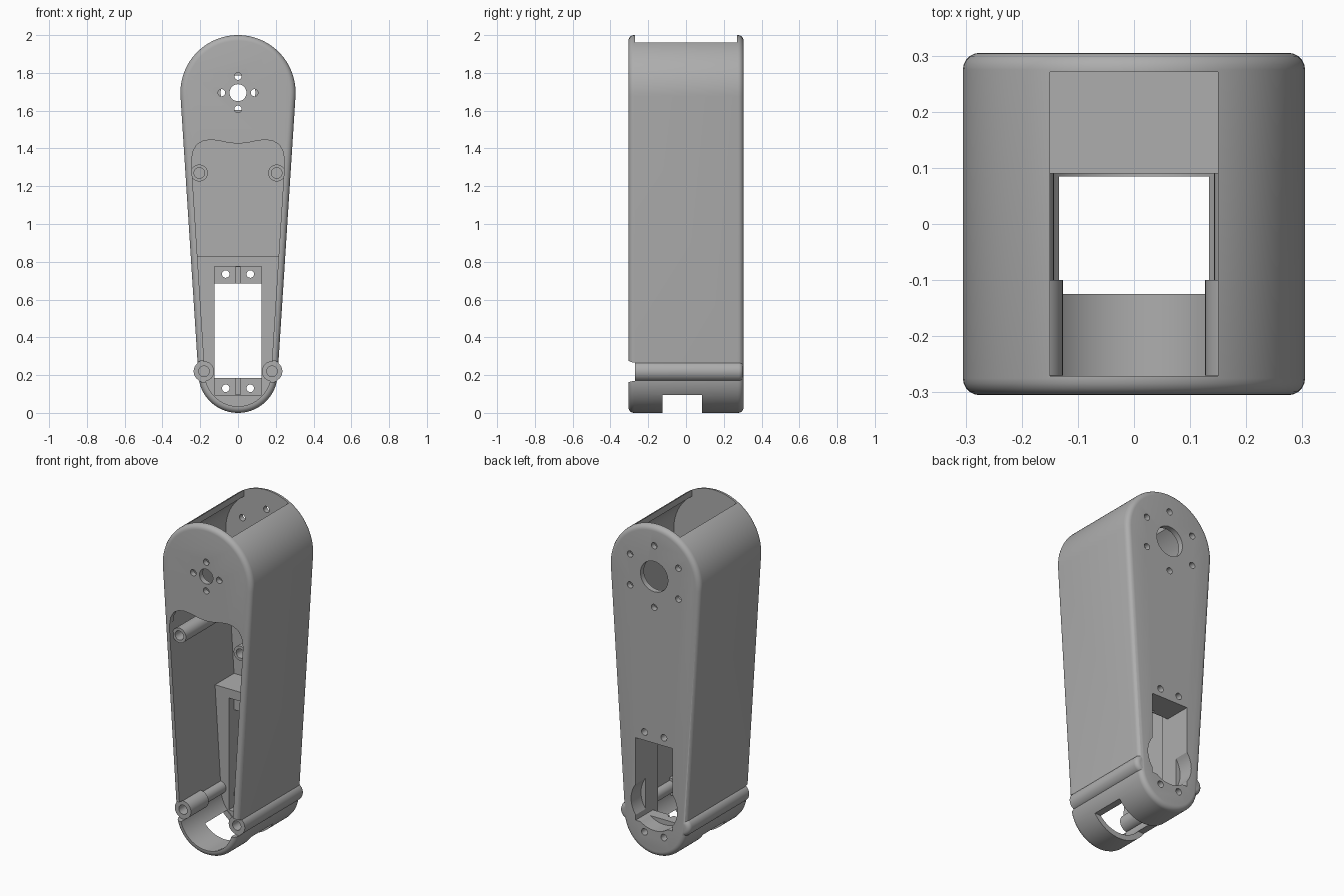
import bpy, bmesh, math

if "Cube" in bpy.data.objects:
    bpy.data.objects.remove(bpy.data.objects["Cube"])

grey = bpy.data.materials.new("plain_grey")
grey.use_nodes = True
colour = (0.42, 0.42, 0.42, 1)
grey.diffuse_color = colour
grey.node_tree.nodes["Principled BSDF"].inputs["Base Color"].default_value = colour

TOP_Z, LOW_Z = 1.695, 0.21
TOP_R, LOW_R, HALF = 0.305, 0.21, 0.305
WALL = 0.033
INNER = HALF - WALL
TILT = math.asin((TOP_R - LOW_R) / (TOP_Z - LOW_Z))


def arc(cx, cz, r, a0, a1, n):
    return [(cx + r * math.cos(a0 + (a1 - a0) * i / n),
             cz + r * math.sin(a0 + (a1 - a0) * i / n)) for i in range(n + 1)]


def circle(cx, cz, r, n=32):
    return arc(cx, cz, r, 0, 2 * math.pi, n)[:-1]


def rect(half_x, z0, z1):
    return [(-half_x, z0), (half_x, z0), (half_x, z1), (-half_x, z1)]


def low_arc(r):
    return arc(0, LOW_Z, r, -math.pi + TILT, -TILT, 40)


def outline(inset):
    return low_arc(LOW_R - inset) + arc(0, TOP_Z, TOP_R - inset, -TILT, math.pi + TILT, 56)


def prism(name, points, y0, y1, round_ends=(), radius=0.03):
    """Extrude an x-z outline along y, optionally rounding the end rims."""
    bm = bmesh.new()
    face = bm.faces.new([bm.verts.new((x, y0, z)) for x, z in points])
    moved = bmesh.ops.extrude_face_region(bm, geom=[face])["geom"]
    for v in moved:
        if isinstance(v, bmesh.types.BMVert):
            v.co.y = y1
    bmesh.ops.recalc_face_normals(bm, faces=bm.faces[:])
    rims = [e for e in bm.edges
            if any(all(abs(v.co.y - y) < 1e-5 for v in e.verts) for y in round_ends)]
    if rims:
        bmesh.ops.bevel(bm, geom=rims, offset=radius, segments=5, profile=0.5, affect='EDGES')
    mesh = bpy.data.meshes.new(name)
    bm.to_mesh(mesh)
    bm.free()
    obj = bpy.data.objects.new(name, mesh)
    bpy.context.collection.objects.link(obj)
    return obj


def combine(operation, points, y0, y1, **rounding):
    """Join a prism to the shell or cut it away, then discard the helper."""
    tool = prism("helper", points, y0, y1, **rounding)
    tool.hide_render = True
    mod = shell.modifiers.new("shape", 'BOOLEAN')
    mod.operation, mod.solver, mod.object = operation, 'EXACT', tool
    bpy.context.view_layer.objects.active = shell
    bpy.ops.object.modifier_apply(modifier=mod.name)
    bpy.data.objects.remove(tool)


def add(*args, **kw):
    combine('UNION', *args, **kw)


def cut(*args, **kw):
    combine('DIFFERENCE', *args, **kw)


# Rounded tapered housing with side bulges for the lower screws
shell = prism("arm_shell", outline(0), -HALF, HALF, (-HALF, HALF))
for s in (-1, 1):
    add(circle(s * 0.18, 0.22, 0.055), -0.29, 0.303, round_ends=(0.303,), radius=0.025)

# Hollow inside, open top
cut(outline(WALL), -INNER, INNER)
cut(rect(0.15, 1.72, 2.2), -INNER + 0.001, INNER - 0.001)

# Front opening with a wavy upper edge
right = [(0.247, 1.33), (0.238, 1.385), (0.218, 1.42), (0.185, 1.44), (0.145, 1.446),
         (0.1, 1.441), (0.05, 1.43)]
wave = right + [(0, 1.425)] + [(-x, z) for x, z in reversed(right)]
cut(low_arc(LOW_R - WALL - 0.002) + wave, -0.4, -0.2)

# Motor mount block at the lower back
add(low_arc(0.19) + [(0.236, 0.83), (-0.236, 0.83)], 0.09, 0.288)

# Screw bosses
for s in (-1, 1):
    add(circle(s * 0.205, 1.27, 0.045), -0.27, 0.288)
    add(circle(s * 0.18, 0.22, 0.0535), -0.288, -0.1)
    add(circle(s * 0.18, 0.22, 0.037), -0.15, 0.15)
    cut(circle(s * 0.18, 0.22, 0.0575), -0.4, -0.27)
    cut(circle(s * 0.205, 1.27, 0.028), -0.4, -0.1)
    cut(circle(s * 0.18, 0.22, 0.028), -0.4, -0.15)

# Cable opening underneath
cut(rect(0.2, -0.1, 0.094), -0.125, 0.085)

# Motor pocket, through window and round recess in the back
cut(rect(0.125, 0.096, 0.775), 0.05, 0.14)
cut(rect(0.124, 0.185, 0.685), 0.1, 0.4)
cut(circle(0, 0.31, 0.155, 48), 0.21, 0.4)
for z0, z1 in ((0.098, 0.2), (0.67, 0.773)):
    cut(rect(0.012, z0, z1), 0.1, 0.16)
for z in (0.13, 0.735):
    for s in (-1, 1):
        cut(circle(s * 0.065, z, 0.02, 20), 0.1, 0.4)

# Front pivot holes
cut(circle(0, TOP_Z, 0.045), -0.4, -0.2)
for i in range(4):
    a = i * math.pi / 2
    cut(circle(0.087 * math.cos(a), TOP_Z + 0.087 * math.sin(a), 0.019, 20), -0.4, -0.2)

# Back pivot holes
cut(circle(0, TOP_Z, 0.092, 40), 0.2, 0.4)
for i in range(6):
    a = math.pi / 2 + i * math.pi / 3
    cut(circle(0.187 * math.cos(a), TOP_Z + 0.187 * math.sin(a), 0.019, 20), 0.2, 0.4)

# Finish
shell.data.materials.clear()
shell.data.materials.append(grey)
for p in shell.data.polygons:
    p.material_index = 0
bpy.ops.object.select_all(action='DESELECT')
shell.select_set(True)
bpy.context.view_layer.objects.active = shell
bpy.ops.object.shade_smooth_by_angle(angle=math.radians(30))
